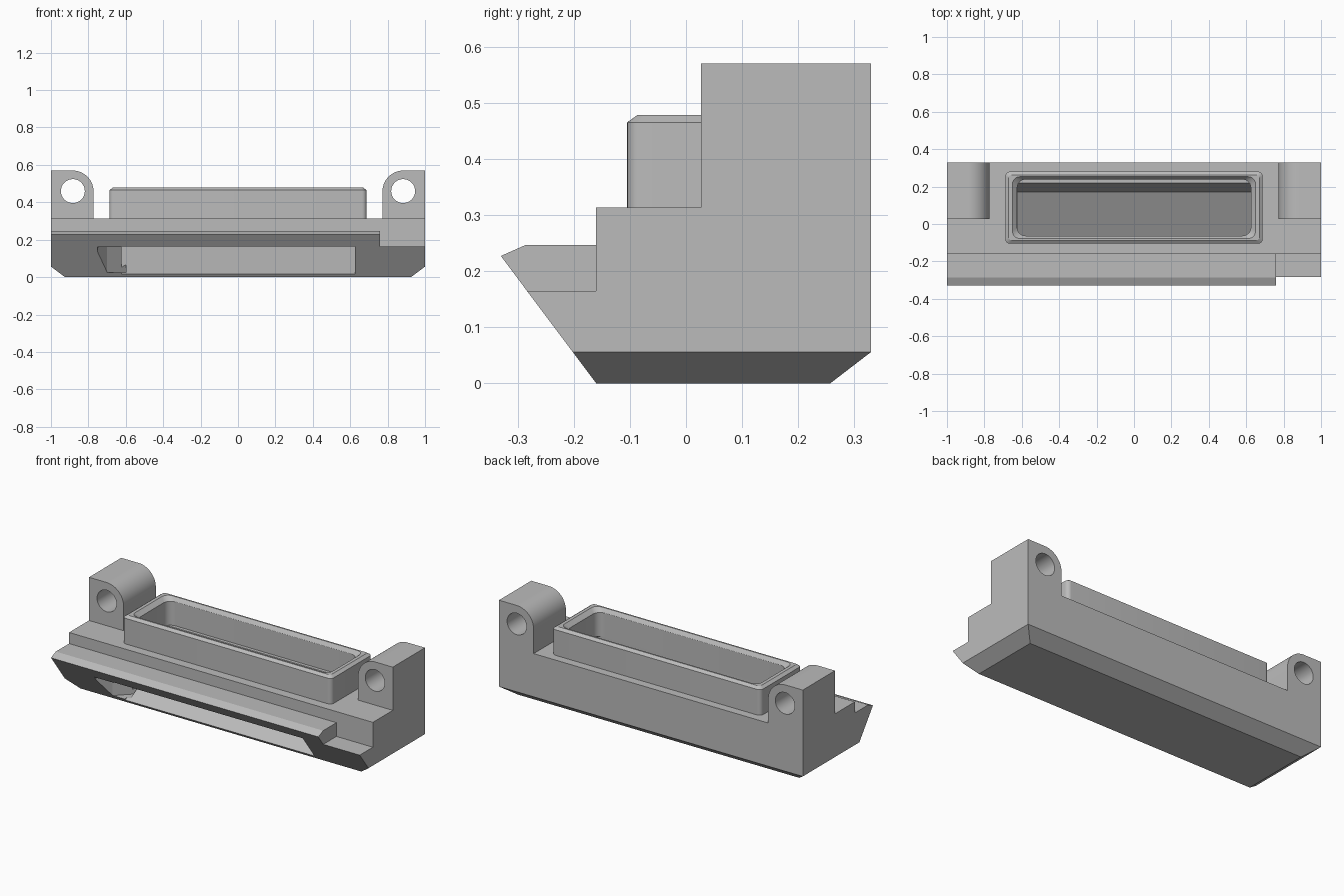
import bpy, bmesh
from math import sin, cos, pi, radians
from mathutils import Vector

if "Cube" in bpy.data.objects:
    bpy.data.objects.remove(bpy.data.objects["Cube"], do_unlink=True)

grey = bpy.data.materials.new("mid_grey")
grey.use_nodes = True
grey.diffuse_color = (0.5, 0.5, 0.5, 1)
grey.node_tree.nodes["Principled BSDF"].inputs["Base Color"].default_value = (0.5, 0.5, 0.5, 1)


def finish(name, bm):
    bmesh.ops.recalc_face_normals(bm, faces=bm.faces[:])
    mesh = bpy.data.meshes.new(name)
    bm.to_mesh(mesh)
    bm.free()
    mesh.materials.append(grey)
    obj = bpy.data.objects.new(name, mesh)
    bpy.context.collection.objects.link(obj)
    return obj


def prism(points, axis, lo, hi):
    """Extrude a 2D profile along the given axis index."""
    bm = bmesh.new()

    def place(p, d):
        c = list(p)
        c.insert(axis, d)
        return bm.verts.new(c)

    a = [place(p, lo) for p in points]
    b = [place(p, hi) for p in points]
    bm.faces.new(a)
    bm.faces.new(b)
    for i in range(len(a)):
        j = (i + 1) % len(a)
        bm.faces.new((a[i], a[j], b[j], b[i]))
    bmesh.ops.recalc_face_normals(bm, faces=bm.faces[:])
    return bm


def cut(target, cutter):
    mod = target.modifiers.new("cut", "BOOLEAN")
    mod.operation = "DIFFERENCE"
    mod.solver = "EXACT"
    mod.object = cutter
    bpy.context.view_layer.objects.active = target
    bpy.ops.object.modifier_apply(modifier=mod.name)
    bpy.data.objects.remove(cutter, do_unlink=True)


def smooth(obj, angle):
    bpy.ops.object.select_all(action="DESELECT")
    obj.select_set(True)
    bpy.context.view_layer.objects.active = obj
    bpy.ops.object.shade_smooth_by_angle(angle=radians(angle))


def arc(cx, cy, r, start, end, n=10):
    return [(cx + r * cos(start + (end - start) * i / n),
             cy + r * sin(start + (end - start) * i / n)) for i in range(n + 1)]


# Body: stepped profile with a sloping front, bottom chamfer at each end
profile = [(-0.16, 0), (0.257, 0), (0.33, 0.056), (0.33, 0.313), (-0.16, 0.313),
           (-0.16, 0.247), (-0.285, 0.247), (-0.33, 0.227)]
bm = prism(profile, 0, -1, 1)
for s in (-1, 1):
    bmesh.ops.bisect_plane(bm, geom=bm.verts[:] + bm.edges[:] + bm.faces[:],
                           plane_co=(s, 0, 0.056), plane_no=Vector((s * 0.056, 0, -0.075)),
                           clear_outer=True)
    bmesh.ops.holes_fill(bm, edges=[e for e in bm.edges if e.is_boundary])
body = finish("body", bm)

# Lowered ledge at the left end
cut(body, finish("ledge_cutter", prism(
    [(-0.5, 0.165), (-0.16, 0.165), (-0.16, 0.28), (-0.5, 0.28)], 0, 0.76, 1.2)))

# Chute from the collar down to the front slot
cut(body, finish("chute_cutter", prism(
    [(-0.5, 0.017), (-0.17, 0.017), (0.17, 0.2), (0.238, 0.36), (-0.063, 0.36),
     (-0.063, 0.25), (-0.27, 0.165), (-0.5, 0.165)], 0, -0.622, 0.625)))

# Flared right end of the slot
cut(body, finish("flare_cutter", prism(
    [(-0.6, -0.5), (-0.76, -0.5), (-0.75, -0.26), (-0.7, -0.18), (-0.6, -0.08)],
    2, 0.025, 0.16)))


# Collar: hollow rounded frame lofted through outer and inner rings
def rounded_ring(bm, hx, y0, y1, r, z):
    corners = [(hx - r, y1 - r, 0), (r - hx, y1 - r, 1), (r - hx, y0 + r, 2), (hx - r, y0 + r, 3)]
    return [bm.verts.new((x, y, z)) for cx, cy, q in corners
            for x, y in arc(cx, cy, r, q * pi / 2, (q + 1) * pi / 2, 6)]


bm = bmesh.new()
rings = [rounded_ring(bm, *spec) for spec in (
    (0.688, -0.105, 0.28, 0.025, 0.313),
    (0.688, -0.105, 0.28, 0.025, 0.465),
    (0.67, -0.087, 0.262, 0.015, 0.478),
    (0.65, -0.078, 0.253, 0.04, 0.478),
    (0.625, -0.063, 0.238, 0.045, 0.455),
    (0.625, -0.063, 0.238, 0.045, 0.313))]
for k, a in enumerate(rings):
    b = rings[(k + 1) % len(rings)]
    for i in range(len(a)):
        j = (i + 1) % len(a)
        bm.faces.new((a[i], a[j], b[j], b[i]))
collar = finish("collar", bm)
smooth(collar, 25)

# Pivot lugs: round inner shoulder and a through hole
for s, side in ((-1, "right"), (1, "left")):
    cx, cz, r = 0.885, 0.457, 0.113
    outline = [(1, 0.313), (1, 0.57)] + arc(cx, cz, r, pi / 2, pi, 14) + [(cx - r, 0.313)]
    lug = finish(side + "_lug", prism([(s * x, z) for x, z in outline], 1, 0.027, 0.33))
    hole = arc(s * 0.883, 0.46, 0.064, 0, 2 * pi, 32)[:-1]
    cut(lug, finish("hole_cutter", prism(hole, 1, -0.1, 0.5)))
    smooth(lug, 30)
